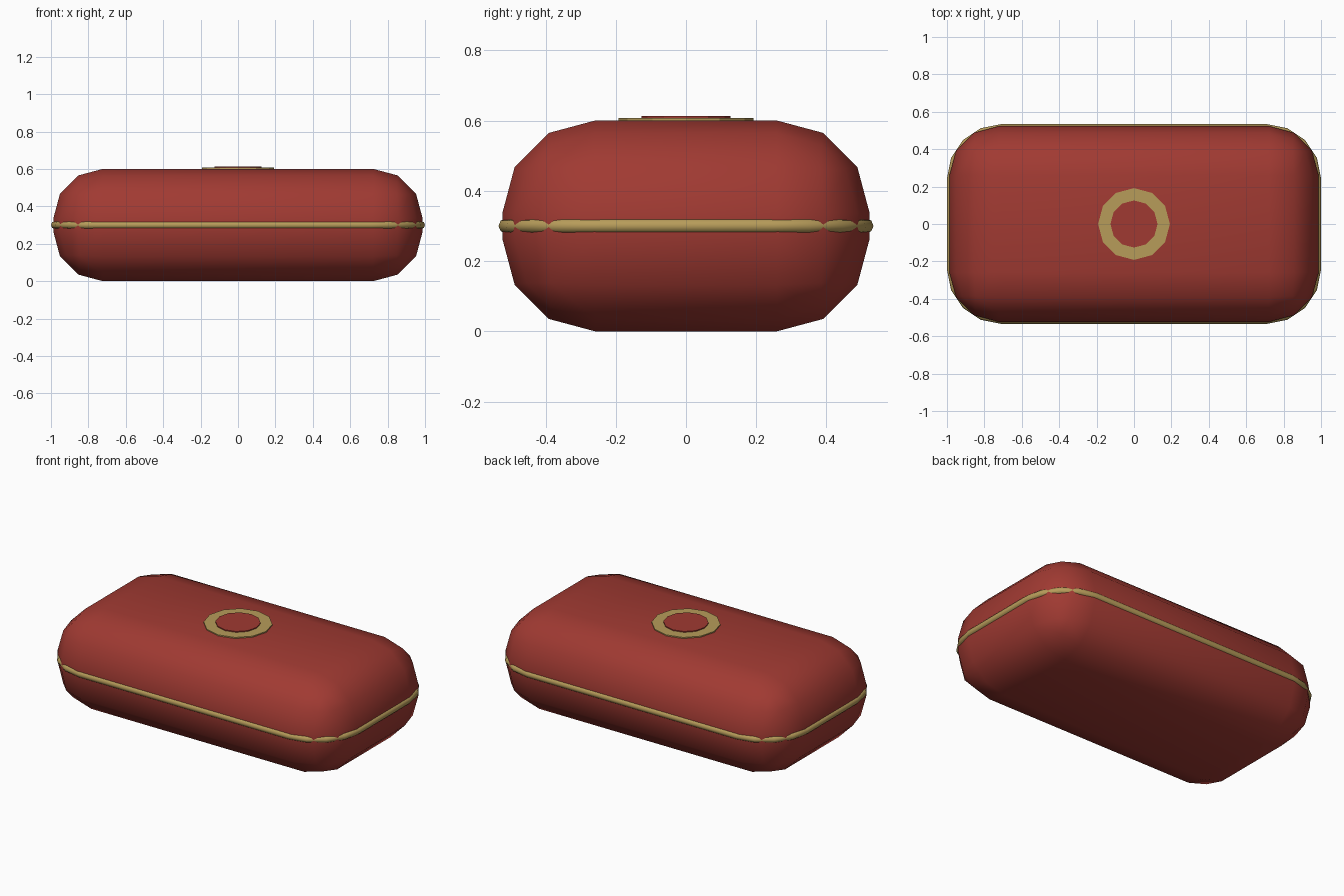
import bpy, math

if "Cube" in bpy.data.objects:
    bpy.data.objects.remove(bpy.data.objects["Cube"])


def material(name, rgb):
    m = bpy.data.materials.new(name)
    m.diffuse_color = (*rgb, 1)
    m.use_nodes = True
    m.node_tree.nodes["Principled BSDF"].inputs["Base Color"].default_value = m.diffuse_color
    return m


red = material("brick_red", (0.352, 0.042, 0.032))
gold = material("dull_gold", (0.473, 0.332, 0.102))

HX, HY, H = 0.987, 0.523, 0.6      # body half sizes and height

# Case body: box with wide rounded edges, smooth shaded
bpy.ops.mesh.primitive_cube_add(size=1, location=(0, 0, H / 2))
body = bpy.context.object
body.name = "case_body"
body.scale = (2 * HX, 2 * HY, H)
bpy.ops.object.transform_apply(location=False, rotation=False, scale=True)
bevel = body.modifiers.new("rounded_edges", 'BEVEL')
bevel.width = 0.264
bevel.segments = 3
bevel.limit_method = 'NONE'
body.data.materials.append(red)
bpy.ops.object.shade_smooth()

# Seam band: thin tube round the middle, following a rounded rectangle
R, TUBE, STEPS = 0.27, 0.021, 4
bx, by = 1.0 - TUBE, 0.534 - TUBE
path = []
for quarter, (sx, sy) in enumerate([(1, 1), (-1, 1), (-1, -1), (1, -1)]):
    for i in range(STEPS + 1):
        a = math.pi / 2 * (quarter + i / STEPS)
        path.append((sx * (bx - R) + R * math.cos(a),
                     sy * (by - R) + R * math.sin(a), H / 2))
curve = bpy.data.curves.new("seam_band", 'CURVE')
curve.dimensions = '3D'
curve.bevel_depth = TUBE
curve.bevel_resolution = 2
spline = curve.splines.new('POLY')
spline.points.add(len(path) - 1)
for point, co in zip(spline.points, path):
    point.co = (*co, 1)
spline.use_cyclic_u = True
curve.materials.append(gold)
band = bpy.data.objects.new("seam_band", curve)
bpy.context.collection.objects.link(band)


# Lid badge: flat gold disc with a smaller red button on it
def disc(name, radius, z0, z1, mat):
    bpy.ops.mesh.primitive_cylinder_add(vertices=12, radius=radius, depth=z1 - z0,
                                        location=(0, 0, (z0 + z1) / 2))
    ob = bpy.context.object
    ob.name = name
    ob.data.materials.append(mat)


disc("badge_ring", 0.192, 0.599, 0.607, gold)
disc("badge_button", 0.126, 0.605, 0.613, red)
